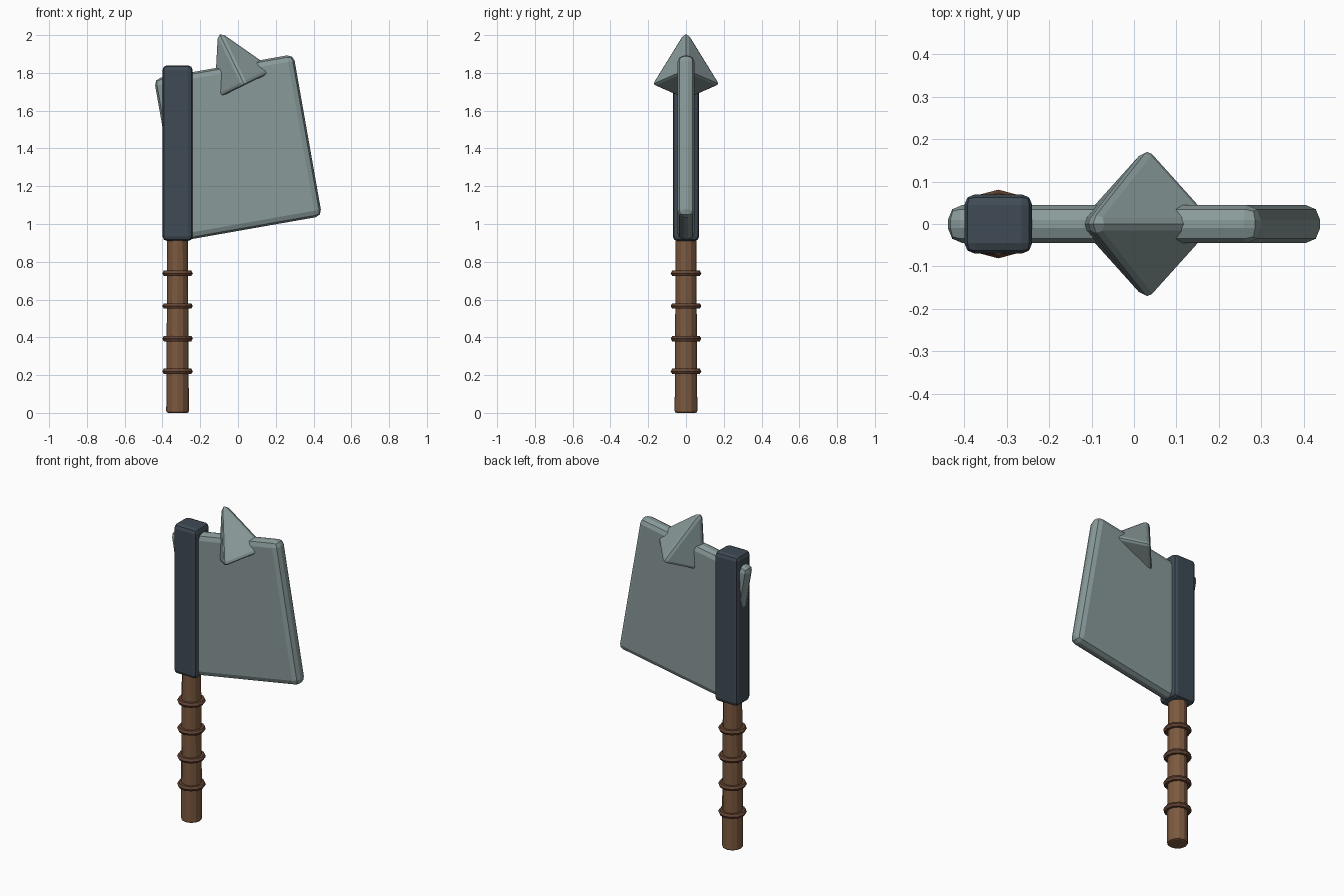
import bpy, bmesh
from math import radians
from mathutils import Matrix, Vector

if "Cube" in bpy.data.objects:
    bpy.data.objects.remove(bpy.data.objects["Cube"])


def material(name, r, g, b):
    m = bpy.data.materials.new(name)
    m.diffuse_color = (r, g, b, 1)
    m.use_nodes = True
    m.node_tree.nodes["Principled BSDF"].inputs["Base Color"].default_value = m.diffuse_color
    return m


STEEL = material("steel", 0.25, 0.32, 0.32)
IRON = material("dark_iron", 0.05, 0.07, 0.09)
WOOD = material("wood", 0.20, 0.10, 0.05)
CORD = material("cord", 0.13, 0.06, 0.035)
HANDLE_X = -0.32


def part(name, bm, size, loc, tilt, mat, bevel, min_angle=45):
    """Bevel the sharp edges, fit to a local size, then tilt about y and place."""
    edges = [e for e in bm.edges if e.calc_face_angle(0) > radians(min_angle)]
    bmesh.ops.bevel(bm, geom=edges, offset=bevel, segments=2, profile=0.5,
                    affect='EDGES', clamp_overlap=True)
    lo = Vector([min(v.co[i] for v in bm.verts) for i in range(3)])
    hi = Vector([max(v.co[i] for v in bm.verts) for i in range(3)])
    mid, span = (lo + hi) / 2, hi - lo
    for v in bm.verts:
        v.co = Vector([(v.co[i] - mid[i]) * size[i] / span[i] for i in range(3)])
    bm.transform(Matrix.Translation(loc) @ Matrix.Rotation(radians(tilt), 4, 'Y'))
    bmesh.ops.recalc_face_normals(bm, faces=bm.faces)
    me = bpy.data.meshes.new(name)
    bm.to_mesh(me)
    bm.free()
    me.materials.append(mat)
    ob = bpy.data.objects.new(name, me)
    bpy.context.collection.objects.link(ob)
    return ob


def box(name, size, loc, tilt, mat, bevel):
    bm = bmesh.new()
    bmesh.ops.create_cube(bm, size=1, matrix=Matrix.Diagonal((*size, 1)))
    return part(name, bm, size, loc, tilt, mat, bevel)


def cone(name, sides, r1, r2, size, loc, tilt, mat, bevel):
    bm = bmesh.new()
    bmesh.ops.create_cone(bm, cap_ends=True, segments=sides, radius1=r1,
                          radius2=r2, depth=size[2])
    bmesh.ops.remove_doubles(bm, verts=bm.verts, dist=1e-5)
    return part(name, bm, size, loc, tilt, mat, bevel)


# Tilted blade slab and the collar that clamps it to the handle
box("blade", (0.75, 0.09, 0.87), (0, 0, 1.405), -10, STEEL, 0.035)
box("collar", (0.16, 0.14, 0.93), (HANDLE_X, 0, 1.375), 0, IRON, 0.025)

# Four-sided spike across the top edge of the blade
axis = Matrix.Rotation(radians(-26), 3, 'Y') @ Vector((0, 0, 1))
cone("spike", 4, 0.18, 0, (0.34, 0.34, 0.30),
     Vector((0.035, 0, 1.735)) + axis * 0.15, -26, STEEL, 0.02)

# Slightly tapered wooden handle
cone("handle", 12, 0.06, 0.054, (0.12, 0.12, 1.0), (HANDLE_X, 0, 0.505), 0, WOOD, 0.01)
bpy.data.objects["handle"].location.z = -0.005

# Cord rings around the grip
for i in range(4):
    bpy.ops.mesh.primitive_torus_add(major_segments=12, minor_segments=6,
                                     major_radius=0.065, minor_radius=0.016,
                                     location=(HANDLE_X, 0, 0.22 + i * 0.173))
    ring = bpy.context.object
    ring.name = f"grip_ring_{i + 1}"
    ring.data.materials.append(CORD)
